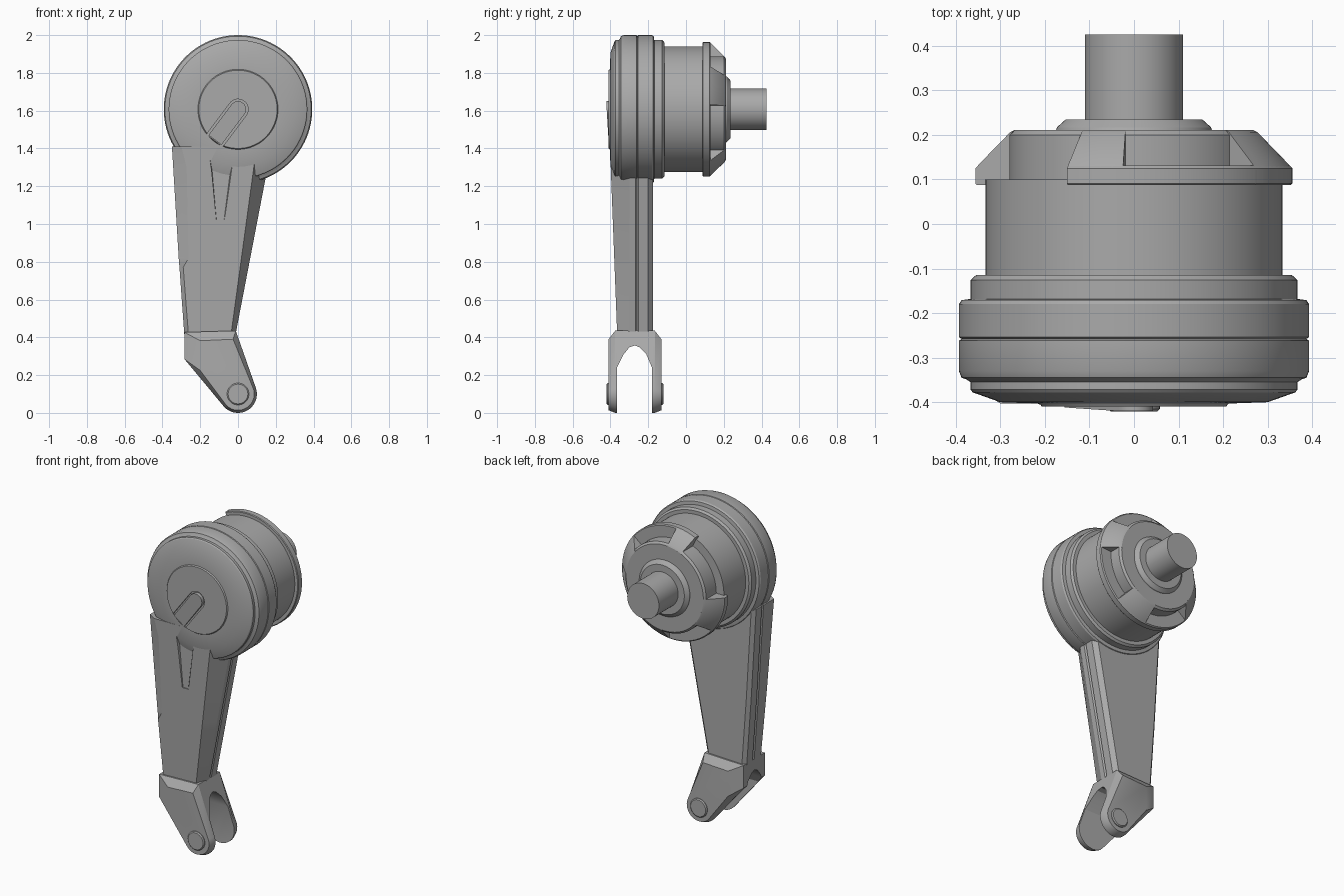
import bpy, bmesh
from math import sin, cos, radians, pi
from mathutils import Vector

old = bpy.data.objects.get("Cube")
if old:
    bpy.data.objects.remove(old, do_unlink=True)

grey = bpy.data.materials.new("plain grey")
grey.use_nodes = True
grey.diffuse_color = (0.4, 0.4, 0.4, 1)
bsdf = next(n for n in grey.node_tree.nodes if n.type == 'BSDF_PRINCIPLED')
bsdf.inputs["Base Color"].default_value = (0.4, 0.4, 0.4, 1)
bsdf.inputs["Roughness"].default_value = 0.6

HUB_Z = 1.607
PIN_Z = 0.1


def loft(name, rings, wrap=False):
    """Skin closed rings of points; cap the ends unless the rings wrap round."""
    bm = bmesh.new()
    loops = [[bm.verts.new(p) for p in ring] for ring in rings]
    pairs = list(zip(loops, loops[1:]))
    if wrap:
        pairs.append((loops[-1], loops[0]))
    for a, b in pairs:
        for i in range(len(a)):
            j = (i + 1) % len(a)
            bm.faces.new((a[i], a[j], b[j], b[i]))
    if not wrap:
        bm.faces.new(loops[0])
        bm.faces.new(loops[-1])
    bmesh.ops.recalc_face_normals(bm, faces=bm.faces)
    mesh = bpy.data.meshes.new(name)
    bm.to_mesh(mesh)
    bm.free()
    mesh.materials.append(grey)
    ob = bpy.data.objects.new(name, mesh)
    bpy.context.collection.objects.link(ob)
    return ob


def around(r, y, a, z=HUB_Z):
    return (r * cos(a), y, z + r * sin(a))


def lathe(name, profile, z=HUB_Z, n=96):
    return loft(name, [[around(r, y, 2 * pi * i / n, z) for i in range(n)]
                       for r, y in profile])


def sector(name, profile, start, end):
    n = max(4, (end - start) // 4)
    angles = [radians(start + (end - start) * i / n) for i in range(n + 1)]
    return loft(name, [[around(r, y, a) for r, y in profile] for a in angles])


def prism(name, outline, y0, y1):
    return loft(name, [[(x, y, z) for x, z in outline] for y in (y0, y1)])


def activate(ob):
    bpy.ops.object.select_all(action='DESELECT')
    ob.select_set(True)
    bpy.context.view_layer.objects.active = ob


def cut(ob, cutter):
    cutter.hide_render = True
    mod = ob.modifiers.new("cut", 'BOOLEAN')
    mod.operation = 'DIFFERENCE'
    mod.solver = 'EXACT'
    mod.object = cutter
    activate(ob)
    bpy.ops.object.modifier_apply(modifier=mod.name)
    bpy.data.objects.remove(cutter, do_unlink=True)


parts = []

# Banded hub: front disc, bevelled rims, seam groove and rear drum
hub = lathe("hub", [
    (.207, -.41), (.212, -.403), (.30, -.40), (.362, -.378), (.367, -.372),
    (.367, -.355), (.376, -.349), (.387, -.345), (.393, -.33), (.393, -.262),
    (.387, -.258), (.393, -.254), (.393, -.18), (.387, -.171), (.367, -.168),
    (.367, -.126), (.355, -.115), (.333, -.115), (.333, .10)])
parts.append(hub)


# Pill-shaped pocket on the front disc, with a sloping tab inside
def pill(width, length):
    along = Vector((-.60, -.80))
    side = Vector((.80, -.60))
    arc = [along * (-width * sin(pi * i / 16)) + side * (width * cos(pi * i / 16))
           for i in range(17)]
    pts = arc + [along * length - side * width, along * length + side * width]
    return [(p.x, HUB_Z + p.y) for p in pts]


cut(hub, prism("pocket_cutter", pill(.054, .207), -.46, -.398))
tab = prism("front_tab", pill(.043, .203), -.42, -.39)
for v in tab.data.vertices:
    if v.co.y < -.41:
        v.co.y += max(0, HUB_Z - v.co.z) * .06
parts.append(tab)

# Rear cap: core, flange with one open gap, four wedge-shaped lugs
parts.append(lathe("cap_core", [(.28, .08), (.28, .20), (.268, .211),
                                (.175, .211), (.173, .217), (.153, .235),
                                (.112, .235)]))
parts.append(sector("cap_flange", [(.25, .087), (.352, .087), (.356, .091),
                                   (.356, .125), (.35, .131), (.25, .131)],
                    180, 475))
lug_profile = [(.22, .087), (.352, .087), (.356, .091), (.356, .121),
               (.35, .132), (.278, .206), (.268, .211), (.22, .211)]
for start, end in ((4, 40), (94, 115), (180, 220), (274, 310)):
    parts.append(sector("cap_lug", lug_profile, start, end))
parts.append(lathe("drive_shaft", [(.11, .22), (.11, .425)], n=64))


# Tapered arm with chamfered edges and a seam groove on both sides
def arm_section(z, left, front_left):
    t = (z - .43) / .99
    right, front_right = -.01 + .19 * t, -.035 + .135 * t
    front = -.365 - .038 * t
    g = .008
    pts = [(front_left, front), (front_right, front), (right, -.30),
           (right, -.268), (right - g, -.26), (right, -.252), (right, -.20),
           (right - .025, -.175), (left + .02, -.175), (left, -.195),
           (left, -.252), (left + g, -.26), (left, -.268), (left, front + .03)]
    return [(x, y, z) for x, y in pts]


arm = loft("arm", [arm_section(.41, -.284, -.262), arm_section(.77, -.31, -.29),
                   arm_section(.82, -.314, -.262), arm_section(1.30, -.343, -.272),
                   arm_section(1.41, -.35, -.30)])


# Shallow tapering recess under the hub
def recess_ring(s, y):
    return [(-.09 + s * x, y, z) for x, z in ((-.065, 1.34), (.07, 1.33),
                                              (.02, 1.02), (-.03, 1.02))]


cut(arm, loft("recess_cutter", [recess_ring(1.15, -.45), recess_ring(.8, -.382)]))
parts.append(arm)


# Forked end: chamfered body cut by an arched slot
def fork_outline(inset, left, top, low):
    r = .10 - inset
    arc = [(r * cos(a), PIN_Z + r * sin(a))
           for a in (radians(-137 + 155 * i / 20) for i in range(21))]
    return arc + [(-.012 - inset, top), (left, top - .008), (left, low)]


full = fork_outline(0, -.284, .435, .285)
face = fork_outline(.014, -.20, .39, .225)
fork = loft("fork", [[(x, y, z) for x, z in ring] for y, ring in (
    (-.41, face), (-.375, full), (-.165, full), (-.13, face))])
slot = [(-.365, -.1), (-.365, .24), (-.33, .31), (-.30, .347), (-.27, .357),
        (-.245, .347), (-.21, .31), (-.18, .24), (-.18, -.1)]
cut(fork, loft("slot_cutter", [[(x, y, z) for y, z in slot] for x in (-.5, .5)]))
parts.append(fork)

# Round bosses on the fork's outer faces
for name, inner, outer in (("front_boss", -.38, -.421), ("rear_boss", -.16, -.12)):
    step = .006 if outer > inner else -.006
    parts.append(lathe(name, [(.058, inner), (.058, outer - step), (.052, outer)],
                       PIN_Z, 40))

# Smooth curved faces while keeping crisp edges
for ob in parts:
    activate(ob)
    bpy.ops.object.shade_smooth_by_angle(angle=radians(25))
